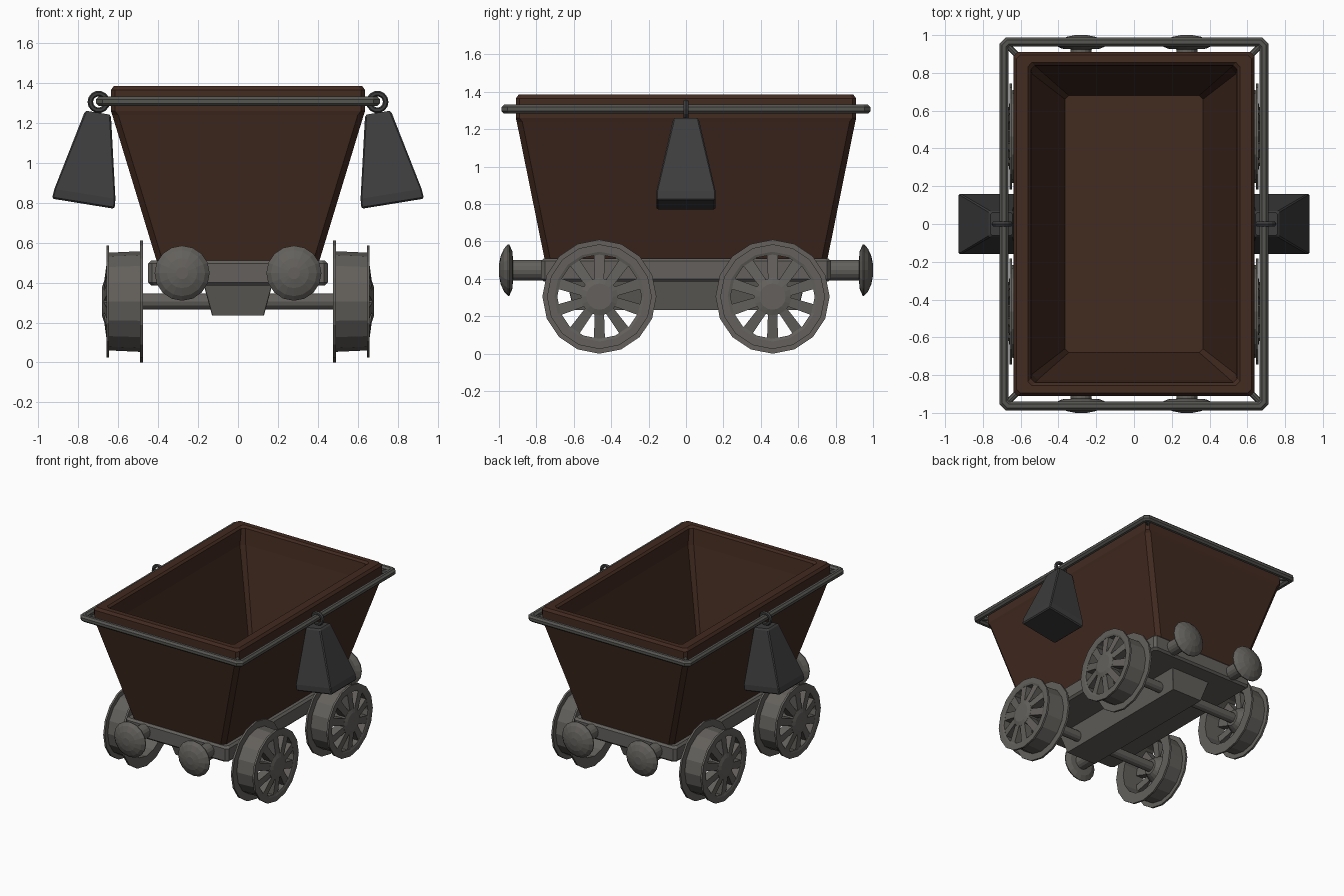
import bpy, bmesh, math
from mathutils import Vector, Matrix

if "Cube" in bpy.data.objects:
    bpy.data.objects.remove(bpy.data.objects["Cube"])


def material(name, rgb):
    m = bpy.data.materials.new(name)
    m.diffuse_color = (*rgb, 1)
    m.use_nodes = True
    m.node_tree.nodes["Principled BSDF"].inputs["Base Color"].default_value = m.diffuse_color
    return m


BROWN = material("dark_brown", (0.054, 0.0235, 0.0145))
GREY = material("warm_grey", (0.125, 0.118, 0.107))
RAIL = material("rail_grey", (0.09, 0.089, 0.082))
DARK = material("charcoal", (0.046, 0.046, 0.047))


def add_rings(bm, rings, closed=False):
    """Skin equal-sized rings of points; cap the ends or close the loop."""
    loops = [[bm.verts.new(p) for p in r] for r in rings]
    n = len(loops[0])
    pairs = list(zip(loops, loops[1:]))
    if closed:
        pairs.append((loops[-1], loops[0]))
    for a, b in pairs:
        for i in range(n):
            j = (i + 1) % n
            bm.faces.new((a[i], a[j], b[j], b[i]))
    if not closed:
        bm.faces.new(loops[0][::-1])
        bm.faces.new(loops[-1])


def finish(bm, name, mat, matrix=None):
    bmesh.ops.recalc_face_normals(bm, faces=bm.faces)
    me = bpy.data.meshes.new(name)
    bm.to_mesh(me)
    bm.free()
    me.materials.append(mat)
    ob = bpy.data.objects.new(name, me)
    bpy.context.collection.objects.link(ob)
    if matrix:
        ob.matrix_world = matrix
    return ob


def rect(hx, hy, z, c):
    """Rectangle with chamfered corners."""
    return [(hx, -hy + c, z), (hx, hy - c, z), (hx - c, hy, z), (-hx + c, hy, z),
            (-hx, hy - c, z), (-hx, -hy + c, z), (-hx + c, -hy, z), (hx - c, -hy, z)]


def circle(r, a, n, axis):
    """Circle of radius r at distance a along the x or y axis."""
    pts = []
    for i in range(n):
        t = 2 * math.pi * i / n
        u, v = r * math.cos(t), r * math.sin(t)
        pts.append((a, u, v) if axis == "x" else (u, a, v))
    return pts


def loft(name, mat, rings, closed=False, matrix=None):
    bm = bmesh.new()
    add_rings(bm, rings, closed)
    return finish(bm, name, mat, matrix)


# hopper: tapered shell with an upright rim and hollow inside
loft("hopper", BROWN, [rect(*p) for p in (
    (0.405, 0.755, 0.50, 0.03), (0.63, 0.905, 1.24, 0.03), (0.637, 0.91, 1.26, 0.02),
    (0.637, 0.91, 1.365, 0.02), (0.622, 0.895, 1.385, 0.02), (0.56, 0.855, 1.385, 0.02),
    (0.545, 0.84, 1.37, 0.02), (0.54, 0.825, 1.25, 0.03), (0.365, 0.68, 0.56, 0.02))])

# chassis slab and tapered underframe
loft("chassis", GREY, [rect(*p) for p in (
    (0.435, 0.76, 0.385, 0.02), (0.45, 0.775, 0.40, 0.02),
    (0.45, 0.775, 0.495, 0.02), (0.435, 0.76, 0.51, 0.02))])
loft("underframe", GREY, [rect(*p) for p in (
    (0.13, 0.60, 0.235, 0.003), (0.172, 0.64, 0.39, 0.003))])

# axles
WHEEL_Y, WHEEL_Z = 0.463, 0.305
for sy in (-1, 1):
    loft("axle", GREY, [circle(0.04, a, 12, "x") for a in (-0.62, 0.62)],
         matrix=Matrix.Translation((0, sy * WHEEL_Y, WHEEL_Z)))

# wheels: flanged rim, ten spokes, domed hub
RIM = [(0.225, 0.475), (0.305, 0.475), (0.305, 0.49), (0.252, 0.49), (0.245, 0.645),
       (0.28, 0.645), (0.28, 0.66), (0.24, 0.66), (0.225, 0.655)]
HUB = [(0.06, 0.54), (0.075, 0.56), (0.10, 0.60), (0.10, 0.672), (0.07, 0.682)]
for sx in (-1, 1):
    for sy in (-1, 1):
        bm = bmesh.new()
        add_rings(bm, [circle(r, a * sx, 16, "x") for r, a in RIM], closed=True)
        add_rings(bm, [circle(r, a * sx, 16, "x") for r, a in HUB])
        for k in range(10):
            t = 2 * math.pi * (k + 0.5) / 10
            d, s = Vector((0, math.cos(t), math.sin(t))), Vector((0, -math.sin(t), math.cos(t)))
            sections = []
            for r, w, x0, x1 in ((0.07, 0.024, 0.61, 0.675), (0.235, 0.03, 0.59, 0.652)):
                sections.append([d * r + s * w * q + Vector((x * sx, 0, 0))
                                 for q, x in ((-1, x0), (1, x0), (1, x1), (-1, x1))])
            add_rings(bm, sections)
        finish(bm, "wheel", GREY, Matrix.Translation((0, sy * WHEEL_Y, WHEEL_Z)))

# buffers: shaft and domed head
BUFFER = [(0.055, 0.75), (0.055, 0.925), (0.10, 0.928), (0.138, 0.945), (0.138, 0.952),
          (0.115, 0.973), (0.075, 0.991), (0.03, 1.0)]
for sx in (-1, 1):
    for sy in (-1, 1):
        loft("buffer", GREY, [circle(r, a * sy, 16, "y") for r, a in BUFFER],
             matrix=Matrix.Translation((sx * 0.28, 0, 0.447)))

# handrail around the hopper
RX, RY, RZ = 0.688, 0.963, 1.308
bm = bmesh.new()
rings = []
for i in range(8):
    t = 2 * math.pi * (i + 0.5) / 8
    o = 0.026 * math.cos(t)
    rings.append(rect(RX + o, RY + o, RZ + 0.026 * math.sin(t), 0.02 + 0.5 * o))
add_rings(bm, rings, closed=True)
# corner brackets joining the rail to the hopper
for sx in (-1, 1):
    for sy in (-1, 1):
        side = Vector((sx, -sy, 0)).normalized()
        sections = []
        for px, py in ((0.61, 0.885), (0.68, 0.955)):
            c = Vector((px * sx, py * sy, RZ))
            sections.append([c + side * 0.016 * math.cos(a) + Vector((0, 0, 0.016 * math.sin(a)))
                             for a in (math.pi * k / 4 for k in range(8))])
        add_rings(bm, sections)
finish(bm, "handrail", RAIL)

# hanging weights with their rings
for sx in (-1, 1):
    bpy.ops.mesh.primitive_torus_add(
        major_segments=14, minor_segments=6, major_radius=0.042, minor_radius=0.014,
        location=(sx * 0.698, 0, 1.305), rotation=(math.pi / 2, 0, 0))
    ring = bpy.context.object
    ring.name = "weight_ring"
    ring.data.materials.append(DARK)
    tilt = Matrix.Translation((sx * 0.775, 0, 0.795)) @ Matrix.Rotation(-sx * math.radians(9.2), 4, "Y")
    loft("weight", DARK, [rect(*p) for p in (
        (0.15, 0.15, 0, 0.006), (0.158, 0.158, 0.008, 0.006), (0.155, 0.158, 0.05, 0.006),
        (0.068, 0.07, 0.45, 0.008), (0.058, 0.06, 0.462, 0.008))], matrix=tilt)
